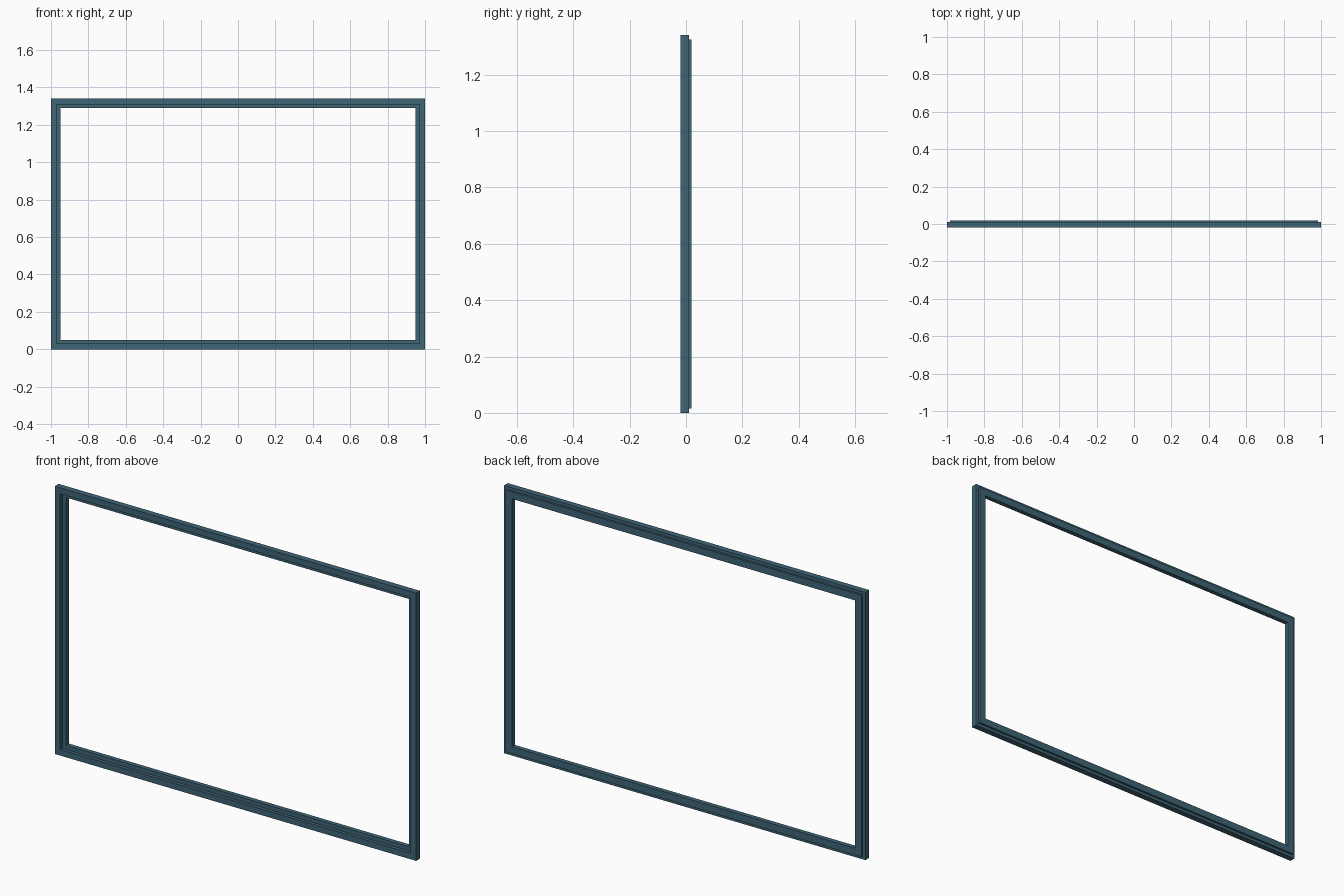
import bpy, bmesh

if "Cube" in bpy.data.objects:
    bpy.data.objects.remove(bpy.data.objects["Cube"])

W, H = 1.0, 1.34   # half width, full height

# Frame section: (inset from outer edge, y), walked from the front outer edge
profile = [(0, -0.02), (0.03, -0.02), (0.03, -0.003), (0.05, -0.003),
           (0.05, 0.02), (0.015, 0.02), (0.015, 0.01), (0, 0.01)]

# Sweep the section round the four mitred corners
bm = bmesh.new()
rings = []
for sx, top in ((-1, 0), (1, 0), (1, 1), (-1, 1)):
    rings.append([bm.verts.new((sx * (W - d), y, H - d if top else d))
                  for d, y in profile])
n = len(profile)
for i in range(4):
    a, b = rings[i], rings[(i + 1) % 4]
    for j in range(n):
        k = (j + 1) % n
        bm.faces.new((a[j], b[j], b[k], a[k]))
bmesh.ops.recalc_face_normals(bm, faces=bm.faces)
mesh = bpy.data.meshes.new("window_frame")
bm.to_mesh(mesh)
bm.free()
frame = bpy.data.objects.new("window_frame", mesh)
bpy.context.collection.objects.link(frame)

# Blue-grey paint
paint = bpy.data.materials.new("blue_grey_paint")
paint.diffuse_color = (0.05, 0.13, 0.18, 1)
paint.use_nodes = True
paint.node_tree.nodes["Principled BSDF"].inputs["Base Color"].default_value = paint.diffuse_color
mesh.materials.append(paint)
